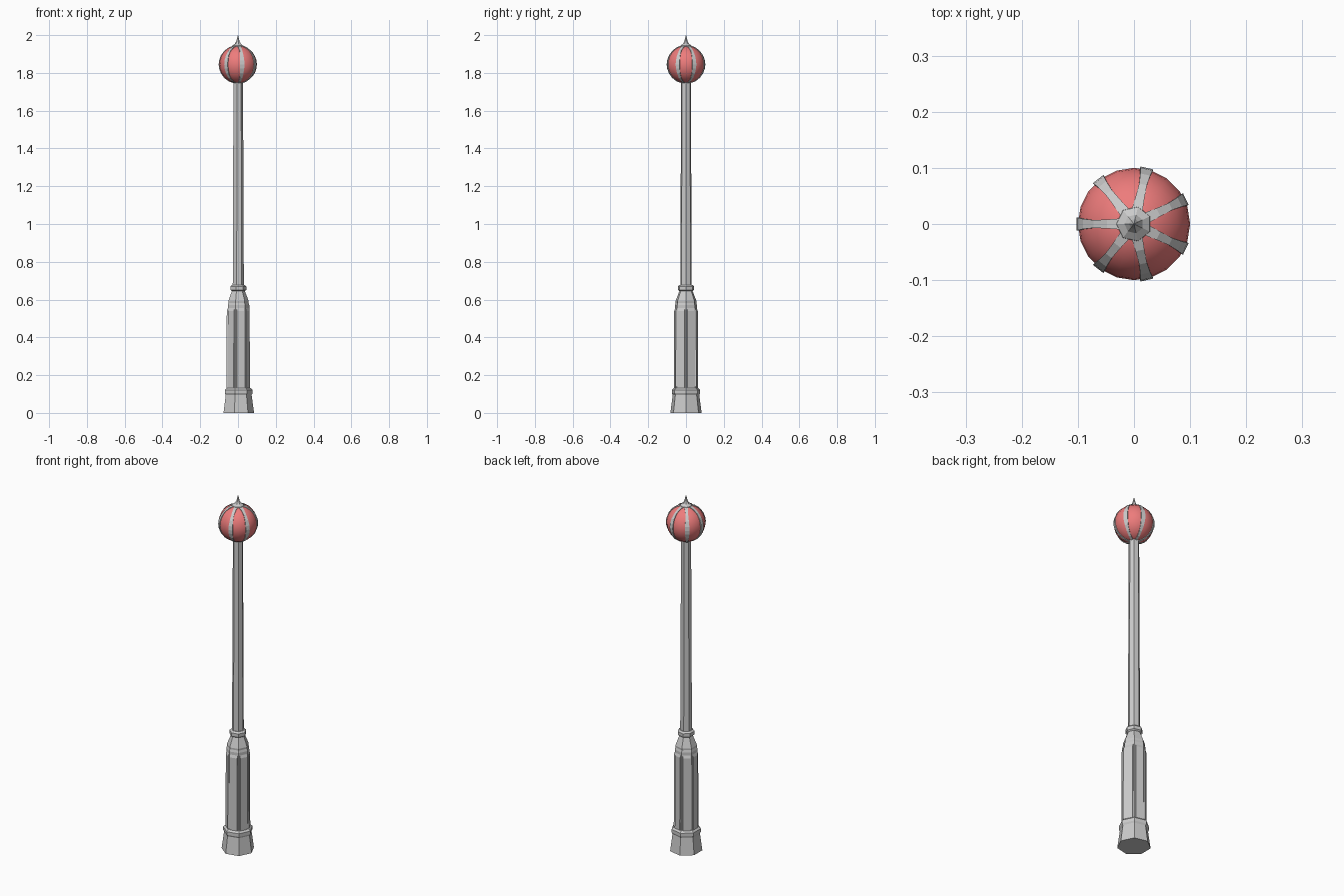
import bpy, bmesh
from math import sin, cos, pi, radians

if "Cube" in bpy.data.objects:
    bpy.data.objects.remove(bpy.data.objects["Cube"])

N = 7  # the whole post is seven-sided


def finish(name, bm):
    bmesh.ops.remove_doubles(bm, verts=bm.verts, dist=1e-5)
    bmesh.ops.recalc_face_normals(bm, faces=bm.faces)
    mesh = bpy.data.meshes.new(name)
    bm.to_mesh(mesh)
    bm.free()
    obj = bpy.data.objects.new(name, mesh)
    bpy.context.collection.objects.link(obj)
    return obj


def loft(bm, rings):
    """Skin closed rings of points and cap both ends."""
    rows = [[bm.verts.new(p) for p in ring] for ring in rings]
    n = len(rows[0])
    for a, b in zip(rows, rows[1:]):
        for i in range(n):
            j = (i + 1) % n
            bm.faces.new((a[i], a[j], b[j], b[i]))
    bm.faces.new(rows[0])
    bm.faces.new(rows[-1])


def turned(name, profile, offset=0.0):
    """Seven-sided solid from (radius, height) pairs."""
    bm = bmesh.new()
    loft(bm, [[(r * cos(2 * pi * i / N + offset), r * sin(2 * pi * i / N + offset), z)
               for i in range(N)] for r, z in profile])
    return finish(name, bm)


def spin(points, a):
    return [(x * cos(a) - y * sin(a), x * sin(a) + y * cos(a), z) for x, y, z in points]


# Flared foot with its moulding
turned("foot", [(0.085, 0), (0.072, 0.095), (0.077, 0.104), (0.077, 0.122), (0.066, 0.132)])

# Lower column, shoulder and neck
turned("lower_column", [(0.061, 0.125), (0.06, 0.57), (0.056, 0.582),
                        (0.057, 0.592), (0.036, 0.645), (0.036, 0.655)])

# Raised panels on each face of the lower column
bm = bmesh.new()
for k in range(N):
    a = pi + 2 * pi * k / N
    back = [(0.05, -0.022, 0.125), (0.05, 0.022, 0.125), (0.05, 0.022, 0.565), (0.05, -0.022, 0.565)]
    front = [(0.0605, -0.019, 0.125), (0.0605, 0.019, 0.125), (0.0595, 0.019, 0.54), (0.0595, -0.019, 0.54)]
    loft(bm, [spin(back, a), spin(front, a)])
finish("column_panels", bm)

# Collar ring and slim pole
turned("collar", [(0.036, 0.645), (0.044, 0.651), (0.044, 0.67), (0.034, 0.678)])
turned("pole", [(0.031, 0.65), (0.0265, 1.765)])

# Glass globe
R, ZC = 0.1, 1.845
bm = bmesh.new()
bmesh.ops.create_uvsphere(bm, u_segments=20, v_segments=14, radius=R)
bmesh.ops.translate(bm, verts=bm.verts, vec=(0, 0, ZC))
for f in bm.faces:
    f.smooth = True
globe = finish("globe", bm)
red = bpy.data.materials.new("red_glass")
red.diffuse_color = (0.85, 0.2, 0.2, 1)
red.use_nodes = True
red.node_tree.nodes["Principled BSDF"].inputs["Base Color"].default_value = red.diffuse_color
globe.data.materials.append(red)

# Curved ribs around the globe: (polar angle, half width)
rib = [(12, 0.010), (28, 0.008), (45, 0.007), (62, 0.009), (78, 0.011), (90, 0.0115),
       (102, 0.011), (118, 0.009), (135, 0.007), (152, 0.006), (168, 0.006)]
bm = bmesh.new()
for k in range(N):
    rings = []
    for deg, w in rib:
        t = radians(deg)
        ring = [(r * sin(t), y, ZC + r * cos(t))
                for r, y in ((0.094, -w), (0.1025, -w), (0.1025, w), (0.094, w))]
        rings.append(spin(ring, pi + 2 * pi * k / N))
    loft(bm, rings)
finish("globe_ribs", bm)

# Pointed finial over the ribs
turned("finial", [(0.033, 1.936), (0.031, 1.944), (0.017, 1.954),
                  (0.009, 1.967), (0.005, 1.983), (0.0008, 2.0)], pi)
